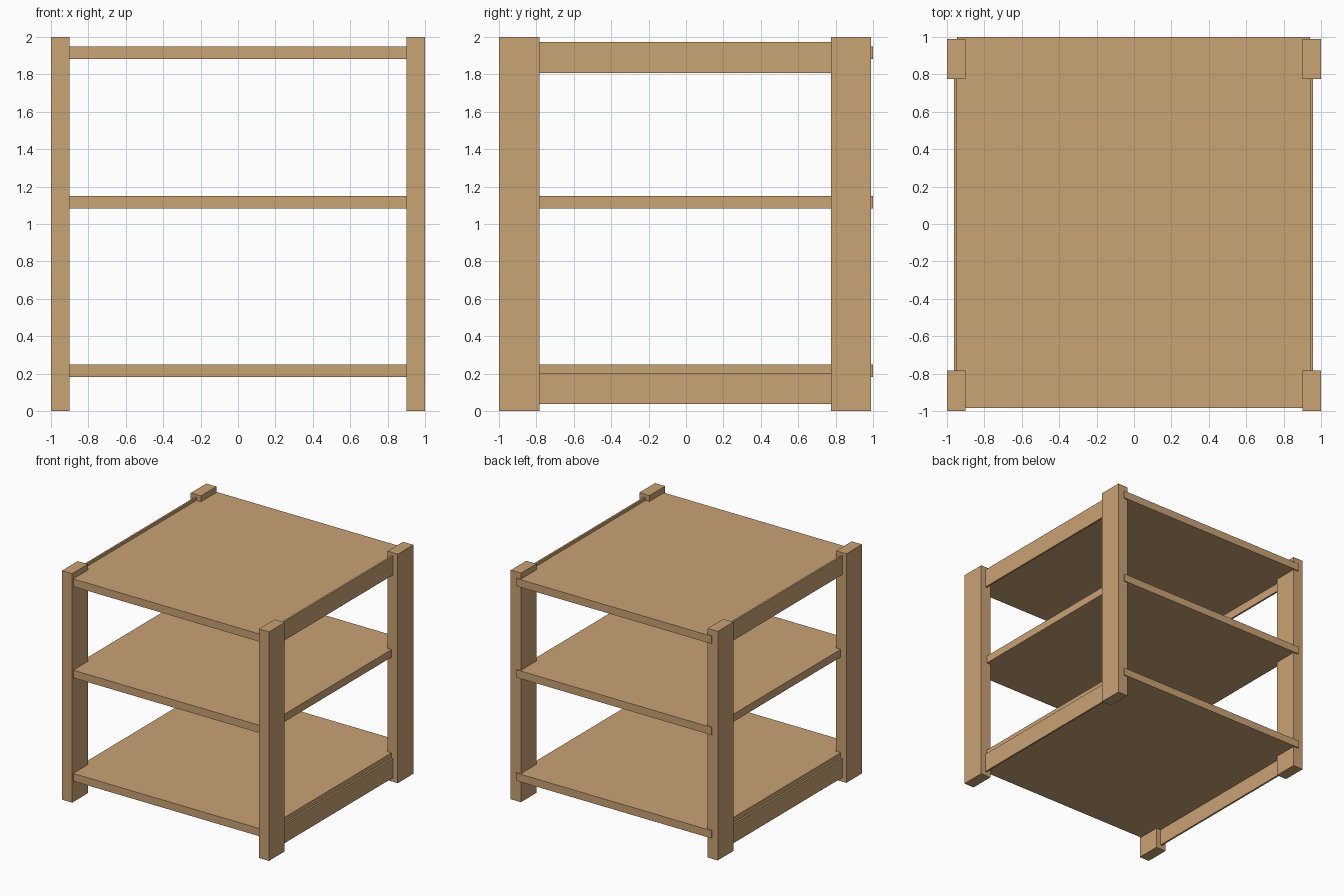
import bpy

if "Cube" in bpy.data.objects:
    bpy.data.objects.remove(bpy.data.objects["Cube"])

# Single wood colour
wood = bpy.data.materials.new("tan wood")
wood.diffuse_color = (0.584, 0.366, 0.174, 1.0)
wood.use_nodes = True
wood.node_tree.nodes["Principled BSDF"].inputs["Base Color"].default_value = wood.diffuse_color


def box(name, x, y, z):
    """Box from (min, max) ranges on each axis."""
    lo, hi = zip(x, y, z)
    bpy.ops.mesh.primitive_cube_add(
        size=1, location=[(a + b) / 2 for a, b in zip(lo, hi)])
    ob = bpy.context.object
    ob.name = name
    ob.scale = [b - a for a, b in zip(lo, hi)]
    bpy.ops.object.transform_apply(location=False, rotation=False, scale=True)
    ob.data.materials.append(wood)
    return ob


SIDES = {"left": ((-1.0, -0.902), (-0.962, -0.946)),
         "right": ((0.902, 1.0), (0.94, 0.956))}

for side, (post_x, rail_x) in SIDES.items():
    # Corner posts
    box(f"front_{side}_post", post_x, (-1.0, -0.784), (0.0, 2.0))
    box(f"back_{side}_post", post_x, (0.776, 0.99), (0.0, 2.0))
    # Thin side rails at top and bottom, let into the posts
    box(f"{side}_top_rail", rail_x, (-0.9, 0.9), (1.808, 1.973))
    box(f"{side}_bottom_rail", rail_x, (-0.9, 0.9), (0.037, 0.203))

# Three shelves, slightly proud of the back posts
for name, z in (("bottom", 0.182), ("middle", 1.084), ("top", 1.881)):
    box(f"{name}_shelf", (-0.946, 0.94), (-0.985, 1.0), (z, z + 0.067))
